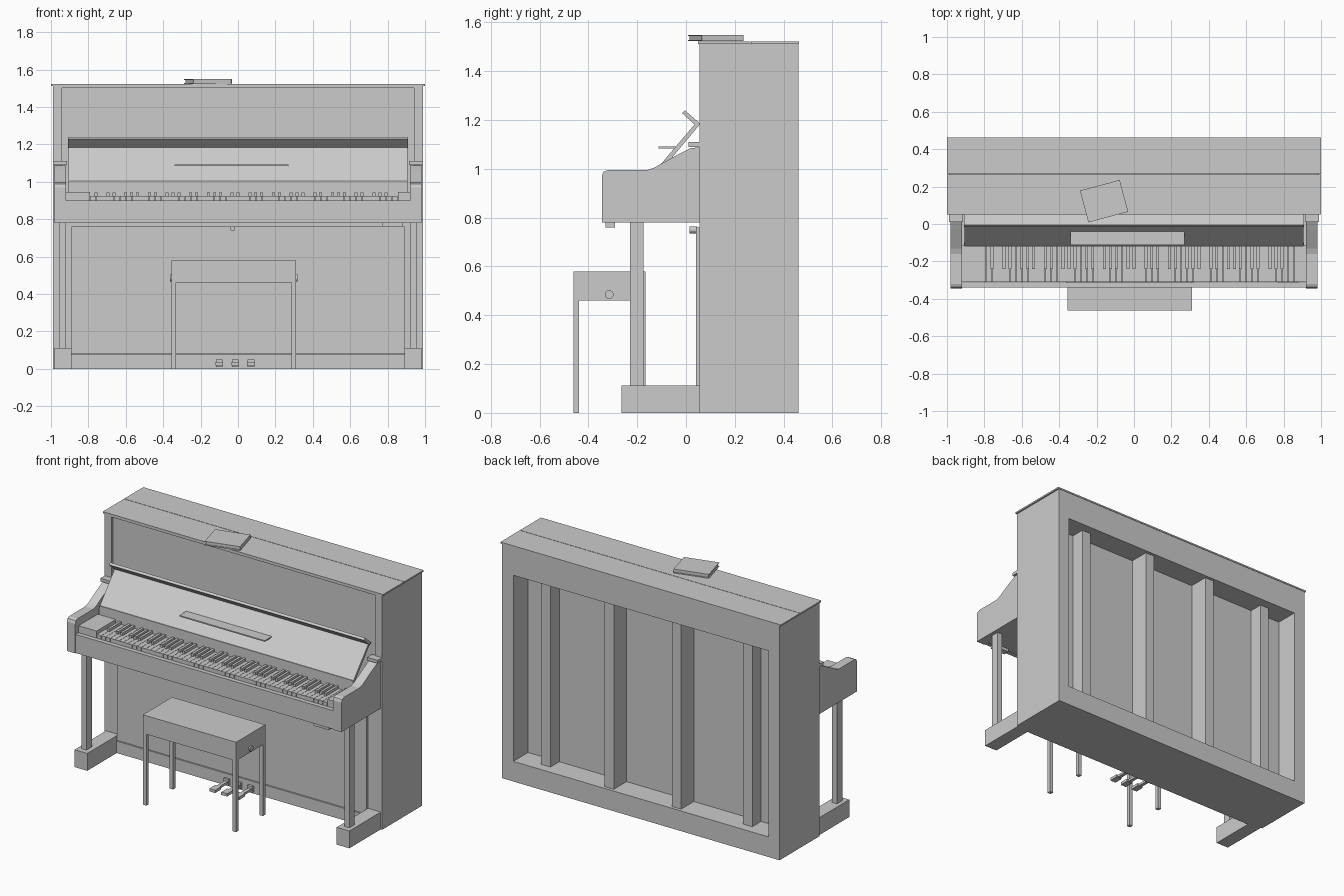
import bpy, bmesh, math
from mathutils import Matrix, Vector

default_cube = bpy.data.objects.get("Cube")
if default_cube:
    bpy.data.objects.remove(default_cube, do_unlink=True)

# Single grey finish
grey = bpy.data.materials.new("plain_grey")
grey.use_nodes = True
colour = (0.6, 0.6, 0.6, 1)
grey.diffuse_color = colour
grey.node_tree.nodes["Principled BSDF"].inputs["Base Color"].default_value = colour


def finish(name, bm):
    """Turn a bmesh into a named, coloured object."""
    bmesh.ops.recalc_face_normals(bm, faces=bm.faces)
    mesh = bpy.data.meshes.new(name)
    bm.to_mesh(mesh)
    bm.free()
    mesh.materials.append(grey)
    obj = bpy.data.objects.new(name, mesh)
    bpy.context.collection.objects.link(obj)
    return obj


def add_box(bm, x, y, z):
    """Add a box spanning the given ranges."""
    spans = (x, y, z)
    centre = Vector([(low + high) / 2 for low, high in spans])
    size = [high - low for low, high in spans]
    matrix = Matrix.Translation(centre) @ Matrix.Diagonal((*size, 1))
    bmesh.ops.create_cube(bm, size=1, matrix=matrix)


def box(name, x, y, z):
    bm = bmesh.new()
    add_box(bm, x, y, z)
    return finish(name, bm)


def prism(name, x, profile):
    """Extrude a y-z outline across an x range."""
    bm = bmesh.new()
    face = bm.faces.new([bm.verts.new((x[0], y, z)) for y, z in profile])
    result = bmesh.ops.extrude_face_region(bm, geom=[face])
    moved = [g for g in result["geom"] if isinstance(g, bmesh.types.BMVert)]
    bmesh.ops.translate(bm, verts=moved, vec=(x[1] - x[0], 0, 0))
    return finish(name, bm)


def knob(name, centre, radius, length, axis):
    bm = bmesh.new()
    turn = Matrix.Rotation(math.pi / 2, 4, axis)
    bmesh.ops.create_cone(bm, cap_ends=True, segments=16, radius1=radius,
                          radius2=radius, depth=length,
                          matrix=Matrix.Translation(centre) @ turn)
    return finish(name, bm)


def recess(bm, side, x, z, depth):
    """Sink a rectangular opening into the front (-1) or back (1) face."""
    bm.normal_update()
    face = max(bm.faces, key=lambda f: f.normal.y * side)
    bmesh.ops.inset_individual(bm, faces=[face], thickness=0.01)
    middle = face.calc_center_median()
    for v in face.verts:
        v.co.x = x[v.co.x > middle.x]
        v.co.z = z[v.co.z > middle.z]
    bm.normal_update()
    bmesh.ops.inset_individual(bm, faces=[face], thickness=0, depth=-depth)


def mirrored(low, high):
    """The same x range on both sides, with a side name."""
    return (("left", (low, high)), ("right", (-high, -low)))


# Cabinet with a shallow front recess and a deep back opening
bm = bmesh.new()
add_box(bm, (-.99, .99), (.055, .46), (0, 1.512))
recess(bm, 1, (-.91, .91), (.13, 1.33), .15)
recess(bm, -1, (-.94, .94), (.78, 1.5), .015)
finish("cabinet", bm)

# Back posts: the outer pair sits deeper than the inner pair
for label, middle, back in (("outer", .72, .4), ("inner", .24, .44)):
    for side, span in mirrored(middle - .033, middle + .033):
        box(f"{side}_{label}_back_post", span, (.3, back), (.13, 1.33))

# Hinged lid in two halves
box("front_lid", (-1, 1), (.05, .264), (1.512, 1.522))
box("rear_lid", (-1, 1), (.267, .463), (1.512, 1.522))

# Lower panel, kick board and panel latch
box("lower_panel", (-.89, .89), (.04, .06), (.08, .76))
box("kick_board", (-.89, .89), (.035, .06), (0, .077))
knob("panel_latch", (-.03, .03, .75), .014, .03, "X")

# Key bed, front slip and the board behind the keys
box("key_bed", (-.92, .92), (-.31, .06), (.78, .9))
box("key_slip", (-.92, .92), (-.34, -.312), (.78, .9))
box("key_back_board", (-.91, .91), (-.115, -.1), (.9, .99))
box("hinge_rail", (-.905, .905), (-.12, -.1), (.99, 1.005))
box("left_lock_box", (.77, .88), (-.33, -.29), (.76, .78))

# Arms, caps, legs and toe blocks on both sides
arm_outline = [(-.345, .78), (.055, .78), (.055, 1.088), (.02, 1.085),
               (-.03, 1.06), (-.13, 1.005), (-.16, .995), (-.32, .995),
               (-.338, .988), (-.345, .97)]
for side, span in mirrored(.92, .98):
    prism(f"{side}_arm", span, arm_outline)
for side, span in mirrored(.915, .99):
    box(f"{side}_arm_cap", span, (.01, .06), (1.09, 1.11))
for side, span in mirrored(.92, .955):
    box(f"{side}_leg", span, (-.23, -.175), (.11, .78))
for side, span in mirrored(.89, .98):
    box(f"{side}_toe_block", span, (-.265, .055), (0, .112))

# White keys, with black keys following the octave pattern from A
key_width, key_start, key_count = .0316, -.79, 52
whites, blacks = bmesh.new(), bmesh.new()
for i in range(key_count):
    x = key_start + i * key_width
    add_box(whites, (x + .0008, x + key_width - .0008), (-.31, -.115), (.9, .924))
    if i % 7 in (0, 2, 3, 5, 6) and i < key_count - 1:
        x += key_width
        add_box(blacks, (x - .008, x + .008), (-.24, -.115), (.92, .942))
finish("white_keys", whites)
finish("black_keys", blacks)
key_end = key_start + key_width * key_count
box("right_key_block", (-.92, key_start - .002), (-.31, -.115), (.9, .945))
box("left_key_block", (key_end + .002, .92), (-.31, -.115), (.9, .945))

# Open fallboard with folded lip and music ledge
prism("fallboard", (-.905, .905),
      [(-.115, 1.005), (-.1, .995), (.055, 1.18), (.035, 1.182)])
prism("fallboard_lip", (-.91, .91),
      [(.035, 1.182), (.055, 1.18), (.055, 1.188), (-.005, 1.24), (-.016, 1.228)])
box("music_ledge", (-.34, .27), (-.113, -.04), (1.084, 1.092))

# Pedals: narrow stem and wider foot plate
for label, x in (("soft", -.1), ("middle", -.015), ("sustain", .07)):
    bm = bmesh.new()
    add_box(bm, (x - .011, x + .011), (-.06, .04), (.02, .035))
    add_box(bm, (x - .021, x + .021), (-.12, -.06), (.018, .036))
    add_box(bm, (x - .018, x + .018), (.02, .04), (.01, .05))
    finish(f"{label}_pedal", bm)

# Bench: seat box, four legs and a height knob at each end
seat_x, seat_y = (-.355, .31), (-.462, -.165)
box("bench_seat", seat_x, seat_y, (.46, .58))
leg = .024
for side, x in (("right", seat_x[0]), ("left", seat_x[1] - leg)):
    for end, y in (("front", seat_y[0]), ("back", seat_y[1] - leg)):
        box(f"bench_{end}_{side}_leg", (x, x + leg), (y, y + leg), (0, .46))
for side, x in zip(("right", "left"), seat_x):
    knob(f"bench_{side}_knob", (x, -.315, .485), .018, .016, "Y")

# Book lying at an angle on the lid
bm = bmesh.new()
half_width, half_depth = .11, .088
cover_x, cover_y = (-half_width, half_width), (-half_depth, half_depth)
add_box(bm, cover_x, cover_y, (0, .004))
add_box(bm, cover_x, cover_y, (.022, .026))
add_box(bm, (half_width - .004, half_width), cover_y, (.004, .022))
add_box(bm, (-half_width + .006, half_width - .004),
        (-half_depth + .005, half_depth - .005), (.004, .022))
book = finish("book", bm)
book.location = (-.16, .122, 1.523)
book.rotation_euler.z = math.radians(15)
